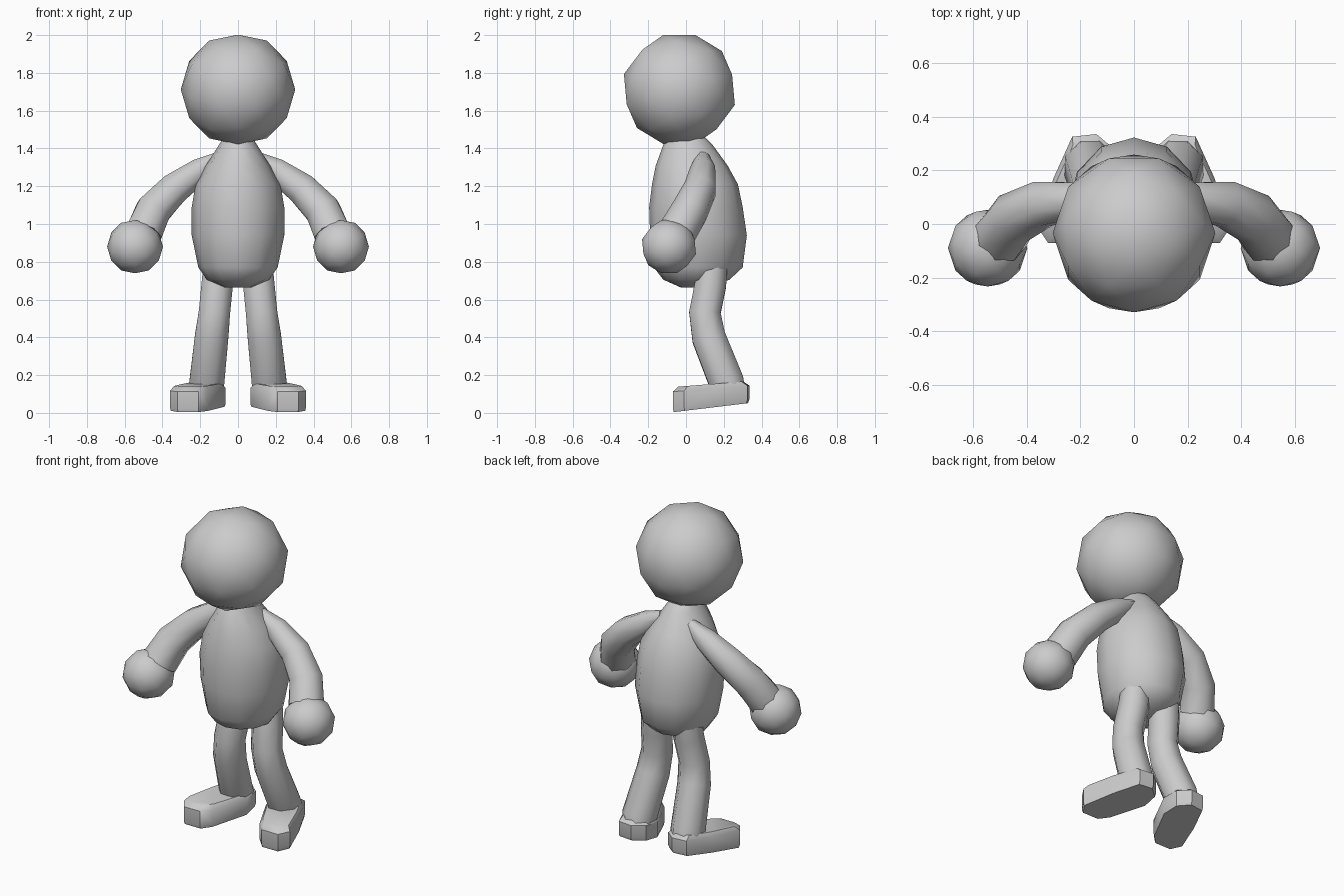
import bpy, bmesh, math
from mathutils import Vector, Matrix

if "Cube" in bpy.data.objects:
    bpy.data.objects.remove(bpy.data.objects["Cube"])

grey = bpy.data.materials.new("plain grey")
grey.diffuse_color = (0.6, 0.6, 0.6, 1)
grey.use_nodes = True
grey.node_tree.nodes["Principled BSDF"].inputs["Base Color"].default_value = grey.diffuse_color


def finish(name, bm, angle=50):
    """Turn a bmesh into a smooth-shaded grey object."""
    bmesh.ops.recalc_face_normals(bm, faces=bm.faces[:])
    mesh = bpy.data.meshes.new(name)
    bm.to_mesh(mesh)
    bm.free()
    mesh.materials.append(grey)
    obj = bpy.data.objects.new(name, mesh)
    bpy.context.collection.objects.link(obj)
    bpy.ops.object.select_all(action='DESELECT')
    obj.select_set(True)
    bpy.context.view_layer.objects.active = obj
    bpy.ops.object.shade_smooth_by_angle(angle=math.radians(angle))
    return obj


def loft(name, rings, angle=50):
    """Skin a stack of point rings and cap both ends."""
    bm = bmesh.new()
    loops = [[bm.verts.new(p) for p in ring] for ring in rings]
    n = len(loops[0])
    for a, b in zip(loops, loops[1:]):
        for i in range(n):
            j = (i + 1) % n
            bm.faces.new((a[i], a[j], b[j], b[i]))
    bm.faces.new(loops[0])
    bm.faces.new(loops[-1])
    return finish(name, bm, angle)


def tube(name, path, sides=8):
    """Limb along (x, y, z, radius) points."""
    pts = [Vector(p[:3]) for p in path]
    rings = []
    for k, p in enumerate(pts):
        d = (pts[min(k + 1, len(pts) - 1)] - pts[max(k - 1, 0)]).normalized()
        u = d.cross(Vector((0, 1, 0))).normalized()
        v = d.cross(u)
        rings.append([p + path[k][3] * (u * math.cos(t) + v * math.sin(t))
                      for t in (math.tau * (i + 0.5) / sides for i in range(sides))])
    return loft(name, rings)


def ball(name, centre, scale, tilt):
    """Coarse round ball, symmetric about x."""
    bm = bmesh.new()
    m = (Matrix.Translation(centre) @ Matrix.Diagonal((*scale, 1))
         @ Matrix.Rotation(tilt, 4, 'X') @ Matrix.Rotation(math.pi / 2, 4, 'Z'))
    bmesh.ops.create_icosphere(bm, subdivisions=2, radius=1, matrix=m)
    return finish(name, bm, 80)


# Head
ball("head", (0, -0.035, 1.712), (0.303, 0.305, 0.301), math.radians(16))

# Torso: height, half width, front y, back y
torso = [(1.47, 0.07, -0.08, 0.09), (1.42, 0.10, -0.12, 0.14), (1.31, 0.17, -0.16, 0.22),
         (1.21, 0.225, -0.18, 0.275), (1.09, 0.245, -0.195, 0.30), (0.94, 0.245, -0.19, 0.322),
         (0.77, 0.21, -0.17, 0.30), (0.705, 0.165, -0.12, 0.23), (0.665, 0.07, -0.03, 0.11)]
loft("torso", [[(w * math.cos(t), (f + b) / 2 + (b - f) / 2 * math.sin(t), z)
                for t in (math.tau * i / 12 for i in range(12))]
               for z, w, f, b in torso])

# Foot outline, heel to toe and back along the outside
sole = [(0.23, 0.325), (0.14, 0.335), (0.075, 0.28), (0.065, 0.18), (0.16, -0.02),
        (0.21, -0.07), (0.32, -0.07), (0.36, -0.01), (0.30, 0.17)]
foot_mid = Vector((0.21, 0.12))

for side, s in (("right", 1), ("left", -1)):
    # Arm and hand
    tube(side + "_arm", [(s * x, y, z, r) for x, y, z, r in
         [(0.09, 0.09, 1.355, 0.035), (0.20, 0.09, 1.285, 0.07), (0.34, 0.075, 1.185, 0.09),
          (0.45, 0.02, 1.07, 0.10), (0.50, -0.05, 0.95, 0.105)]])
    ball(side + "_hand", (s * 0.545, -0.09, 0.88), (0.148, 0.148, 0.146), math.radians(16))

    # Leg with a bent knee
    tube(side + "_leg", [(s * x, y, z, r) for x, y, z, r in
         [(0.105, 0.14, 0.78, 0.085), (0.11, 0.13, 0.68, 0.09), (0.125, 0.10, 0.53, 0.09),
          (0.14, 0.12, 0.40, 0.096), (0.165, 0.215, 0.16, 0.10), (0.165, 0.235, 0.10, 0.09)]])

    # Foot: sloped sole, straight wall and a bevelled top
    rings = []
    for base, slope, k in ((0.012, 0.12, 0.97), (0.03, 0.12, 1), (0.118, 0.08, 1),
                           (0.142, 0.08, 0.85)):
        ring = []
        for p in sole:
            q = foot_mid + (Vector(p) - foot_mid) * k
            ring.append((s * q.x, q.y, base + slope * q.y))
        rings.append(ring)
    loft(side + "_foot", rings, 40)
